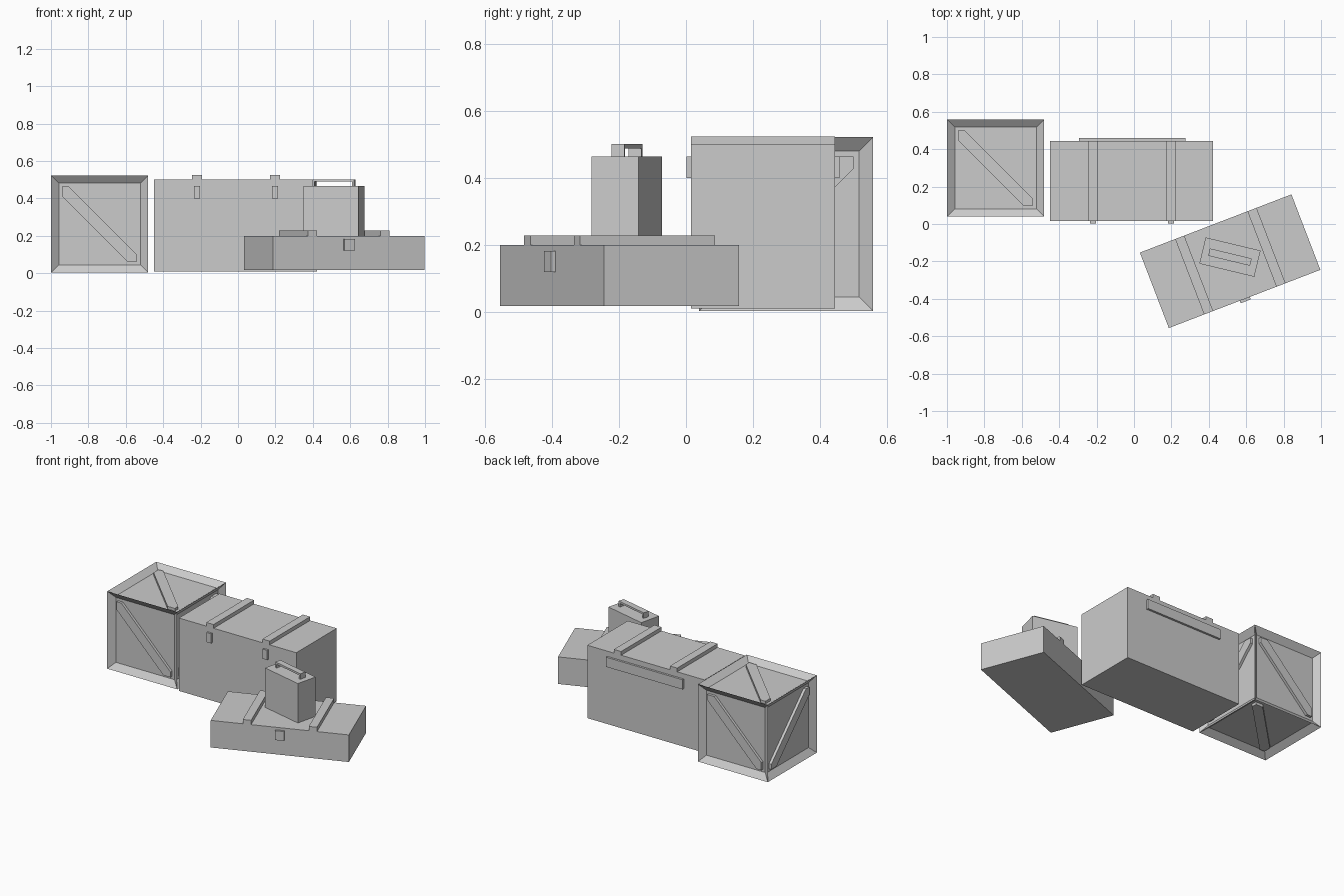
import bpy, bmesh
from math import radians
from mathutils import Vector, Matrix

if "Cube" in bpy.data.objects:
    bpy.data.objects.remove(bpy.data.objects["Cube"])


def finish(name, bm, matrix=None):
    bmesh.ops.recalc_face_normals(bm, faces=bm.faces)
    me = bpy.data.meshes.new(name)
    bm.to_mesh(me)
    bm.free()
    ob = bpy.data.objects.new(name, me)
    bpy.context.collection.objects.link(ob)
    if matrix:
        ob.matrix_world = matrix
    return ob


def box(name, lo, hi, matrix=None):
    lo, hi = Vector(lo), Vector(hi)
    bm = bmesh.new()
    bmesh.ops.create_cube(bm, size=1, matrix=Matrix.Translation((lo + hi) / 2)
                          @ Matrix.Diagonal((*(hi - lo), 1)))
    return finish(name, bm, matrix)


def placed(x, y, angle):
    return Matrix.Translation((x, y, 0)) @ Matrix.Rotation(radians(angle), 4, 'Z')


# Square crate with a recessed panel on every face
half, recess = 0.26, 0.032
centre = Matrix.Translation((-0.74, 0.299, 0.263))
bm = bmesh.new()
bmesh.ops.create_cube(bm, size=2 * half)
bmesh.ops.inset_individual(bm, faces=bm.faces[:], thickness=0.059, depth=-recess)
finish("crate_frame", bm, centre)

# Diagonal brace on each crate panel: (u axis, v axis, normal)
X, Y, Z = Vector((1, 0, 0)), Vector((0, 1, 0)), Vector((0, 0, 1))
h, a, b = 0.201, 0.053, 0.036
outline = [(-h, h - a), (-h, h), (b - h, h), (h, b - h), (h, -h), (h - a, -h)]
sides = {"front": (X, Z, -Y), "back": (X, -Z, Y), "top": (X, Y, Z),
         "bottom": (X, -Y, -Z), "left": (Y, Z, -X), "right": (Y, -Z, X)}
for side, (u, v, n) in sides.items():
    bm = bmesh.new()
    base = half - recess - 0.005
    face = bm.faces.new([bm.verts.new(u * p + v * q + n * base) for p, q in outline])
    ext = bmesh.ops.extrude_face_region(bm, geom=[face], use_keep_orig=True)
    top = [e for e in ext["geom"] if isinstance(e, bmesh.types.BMVert)]
    bmesh.ops.translate(bm, verts=top, vec=n * 0.023)
    finish("crate_brace_" + side, bm, centre)

# Tall chest with straps, latches and a rear hinge bar
box("chest_body", (-0.45, 0.015, 0.01), (0.423, 0.445, 0.5))
for i, x in enumerate((-0.219, 0.198)):
    box(f"chest_strap_{i}", (x - 0.027, 0.015, 0.498), (x + 0.027, 0.445, 0.525))
    box(f"chest_latch_{i}", (x - 0.017, 0.002, 0.4), (x + 0.017, 0.02, 0.465))
box("chest_hinge_bar", (-0.295, 0.44, 0.4), (0.275, 0.459, 0.465))

# Low chest, turned
m = placed(0.514, -0.199, 21)
box("low_chest_body", (-0.434, -0.216, 0.018), (0.434, 0.216, 0.2), m)
for i, x in enumerate((-0.206, 0.208)):
    box(f"low_chest_strap_{i}", (x - 0.026, -0.216, 0.198), (x + 0.026, 0.216, 0.229), m)
box("low_chest_latch", (-0.028, -0.23, 0.12), (0.03, -0.21, 0.183), m)

# Small can with a carry handle on top of the low chest
m = placed(0.513, -0.177, -13.5)
box("can_body", (-0.151, -0.072, 0.199), (0.151, 0.072, 0.465), m)
box("can_handle_grip", (-0.115, -0.02, 0.489), (0.115, 0.02, 0.502), m)
for i, s in enumerate((-1, 1)):
    x = s * 0.109
    box(f"can_handle_post_{i}", (x - 0.006, -0.02, 0.463), (x + 0.006, 0.02, 0.49), m)
